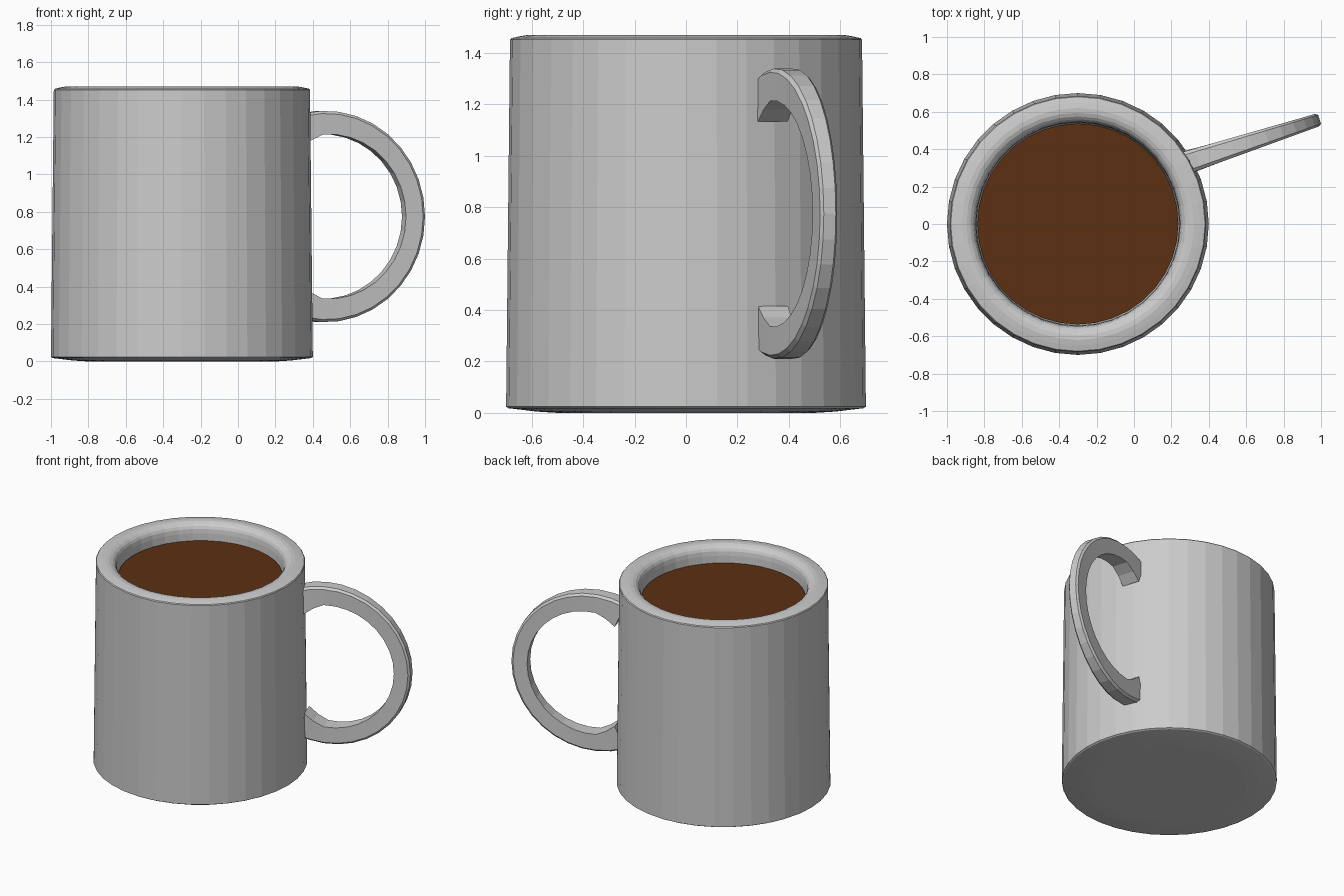
import bpy, bmesh, math

if "Cube" in bpy.data.objects:
    bpy.data.objects.remove(bpy.data.objects["Cube"])

def material(name, rgb):
    m = bpy.data.materials.new(name)
    m.diffuse_color = (*rgb, 1)
    m.use_nodes = True
    m.node_tree.nodes["Principled BSDF"].inputs["Base Color"].default_value = m.diffuse_color
    return m

GREY = material("grey_ceramic", (0.6, 0.6, 0.6))
BROWN = material("brown_coffee", (0.105, 0.029, 0.0055))
CX, SEG = -0.30, 36

def finish(name, bm, mat):
    bmesh.ops.recalc_face_normals(bm, faces=bm.faces[:])
    mesh = bpy.data.meshes.new(name)
    bm.to_mesh(mesh)
    bm.free()
    mesh.materials.append(mat)
    ob = bpy.data.objects.new(name, mesh)
    bpy.context.collection.objects.link(ob)
    return ob

def bridge(bm, rings):
    """Join successive closed rings with quads and cap both ends."""
    for a, b in zip(rings, rings[1:]):
        n = len(a)
        for i in range(n):
            j = (i + 1) % n
            bm.faces.new((a[i], a[j], b[j], b[i]))
    bm.faces.new(rings[0])
    bm.faces.new(rings[-1])

def lathe(name, profile, mat):
    bm = bmesh.new()
    rings = []
    for r, z in profile:
        rings.append([bm.verts.new((CX + r * math.cos(k * math.tau / SEG),
                                    r * math.sin(k * math.tau / SEG), z))
                      for k in range(SEG)])
    bridge(bm, rings)
    return finish(name, bm, mat)

# Mug body: underside, outer wall, rounded rim, inner wall and floor
lathe("mug_body", [
    (0.50, 0.0), (0.58, 0.005), (0.69, 0.018), (0.70, 0.024),
    (0.685, 1.452), (0.68, 1.458), (0.65, 1.465), (0.62, 1.47), (0.595, 1.468),
    (0.575, 1.46), (0.56, 1.447), (0.551, 1.43), (0.546, 1.40),
    (0.543, 1.34), (0.53, 0.14), (0.48, 0.10)], GREY)

# Coffee surface
lathe("coffee", [(0.537, 1.335), (0.537, 1.352)], BROWN)

# Handle: ring swung back from the right side, widening toward the mug
A = math.radians(18)
HX, HY, HZ, R_OUT = 0.455, 0.385, 0.775, 0.565
STEPS, LIMIT = 22, 113
bm = bmesh.new()
rings = []
for s in range(STEPS + 1):
    deg = -LIMIT + 2 * LIMIT * s / STEPS
    t = math.radians(deg)
    w = 0.035 + 0.019 * (1 - math.cos(t))
    flare = max(0, abs(deg) - 93) / 20
    r_in = 0.455 - 0.015 * (1 - math.cos(t)) - 0.045 * flare
    section = [(r_in, -w), (R_OUT - 0.014, -w), (R_OUT, -0.7 * w),
               (R_OUT, 0.7 * w), (R_OUT - 0.014, w), (r_in, w)]
    ring = []
    for r, v in section:
        u = r * math.cos(t)
        ring.append(bm.verts.new((HX + u * math.cos(A) - v * math.sin(A),
                                  HY + u * math.sin(A) + v * math.cos(A),
                                  HZ + r * math.sin(t))))
    rings.append(ring)
bridge(bm, rings)
finish("handle", bm, GREY)
